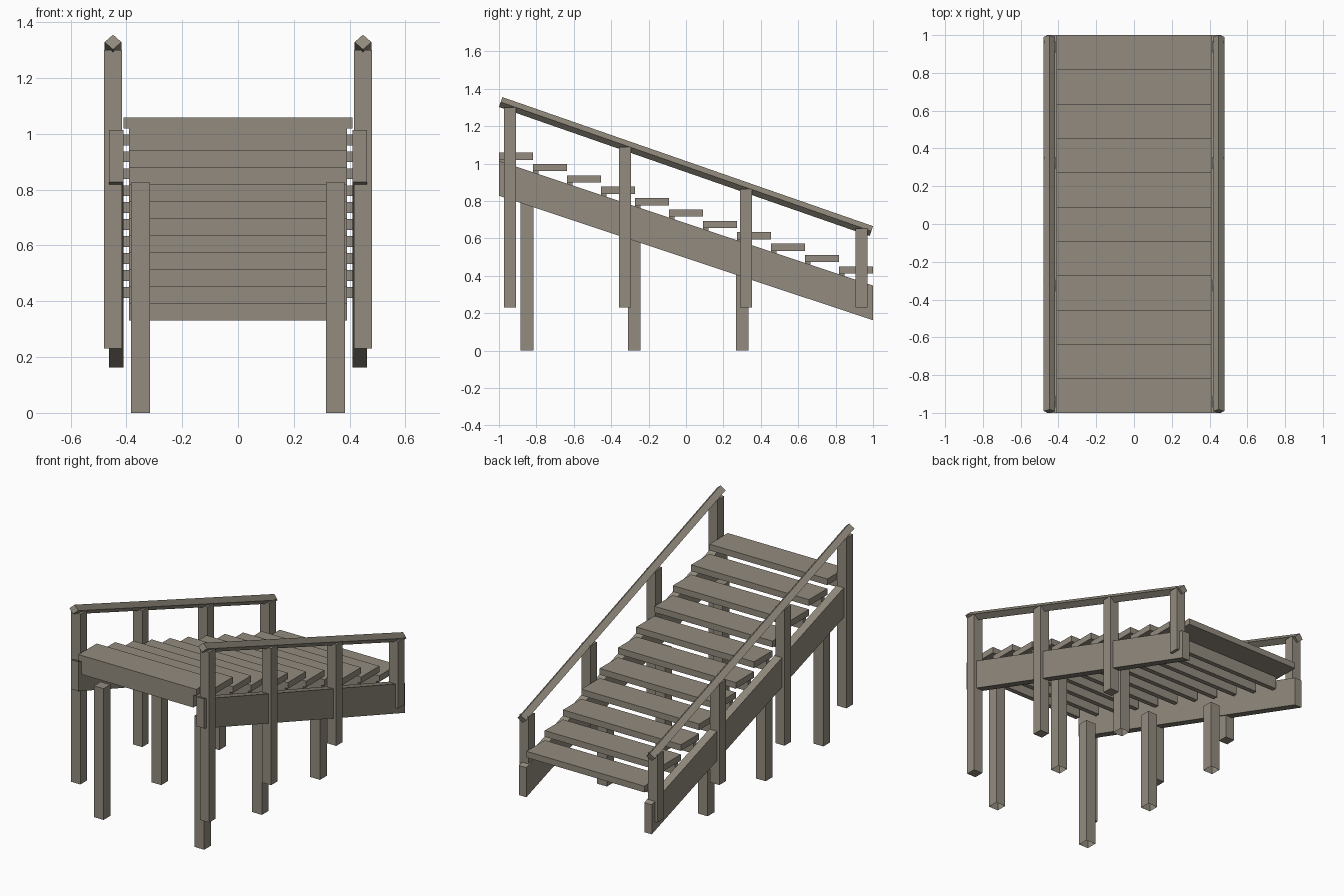
import bpy
import bmesh
from mathutils import Vector

if "Cube" in bpy.data.objects:
    bpy.data.objects.remove(bpy.data.objects["Cube"], do_unlink=True)

# Weathered wood, used on every part
COLOUR = (0.29, 0.26, 0.21, 1)
wood = bpy.data.materials.new("weathered_wood")
wood.use_nodes = True
wood.diffuse_color = COLOUR
wood.node_tree.nodes["Principled BSDF"].inputs["Base Color"].default_value = COLOUR


def prism(name, section, offset, open_start=False):
    """Extrude a closed section along an offset; optionally leave the start open."""
    bm = bmesh.new()
    start = [bm.verts.new(p) for p in section]
    end = [bm.verts.new(Vector(p) + Vector(offset)) for p in section]
    n = len(section)
    if not open_start:
        bm.faces.new(start[::-1])
    bm.faces.new(end)
    for i in range(n):
        j = (i + 1) % n
        bm.faces.new((start[i], start[j], end[j], end[i]))
    bmesh.ops.recalc_face_normals(bm, faces=bm.faces)
    mesh = bpy.data.meshes.new(name)
    bm.to_mesh(mesh)
    bm.free()
    mesh.materials.append(wood)
    obj = bpy.data.objects.new(name, mesh)
    bpy.context.collection.objects.link(obj)
    return obj


def box(name, x, y, z, open_bottom=False):
    section = [(x[0], y[0], z[0]), (x[1], y[0], z[0]),
               (x[1], y[1], z[0]), (x[0], y[1], z[0])]
    return prism(name, section, (0, 0, z[1] - z[0]), open_bottom)


def around(centre, half):
    return centre - half, centre + half


# Treads, each with a narrower board hanging below its upper edge
STEPS = 11
RUN = 2 / STEPS
RISE = 0.0608
for i in range(STEPS):
    y = -1 + i * RUN
    z = 1.02 - i * RISE
    box(f"tread_{i + 1}", (-0.41, 0.41), (y, y + RUN), (z, z + 0.039))
    box(f"riser_{i + 1}", (-0.39, 0.39), (y, y + 0.03), (z - 0.08, z))

for side, s in (("left", 1), ("right", -1)):
    # Sloping side board with upright ends
    x = s * 0.41
    prism(f"{side}_stringer",
          [(x, -1, 0.828), (x, 1, 0.162), (x, 1, 0.348), (x, -1, 1.014)],
          (s * 0.052, 0, 0))

    # Ground legs inside the side boards, open underneath
    for i, y in enumerate((-0.85, -0.277, 0.3)):
        top = 0.825 - (y + 0.85) / 3
        box(f"{side}_leg_{i + 1}", around(s * 0.35, 0.034),
            around(y, 0.034), (0, top), True)

    # Railing posts
    for i, y in enumerate((-0.94, -0.325, 0.322, 0.938)):
        box(f"{side}_rail_post_{i + 1}", around(s * 0.448, 0.032),
            around(y, 0.032), (0.23, 0.976 - 0.345 * y))

    # Square handrail turned onto its corner, ends cut square to the slope
    start = Vector((s * 0.448, -0.991, 1.329))
    along = Vector((0, 1.982, -0.69))
    across = Vector((0.03, 0, 0))
    up = across.cross(along).normalized() * 0.028
    prism(f"{side}_handrail",
          [start + across, start + up, start - across, start - up], along)
